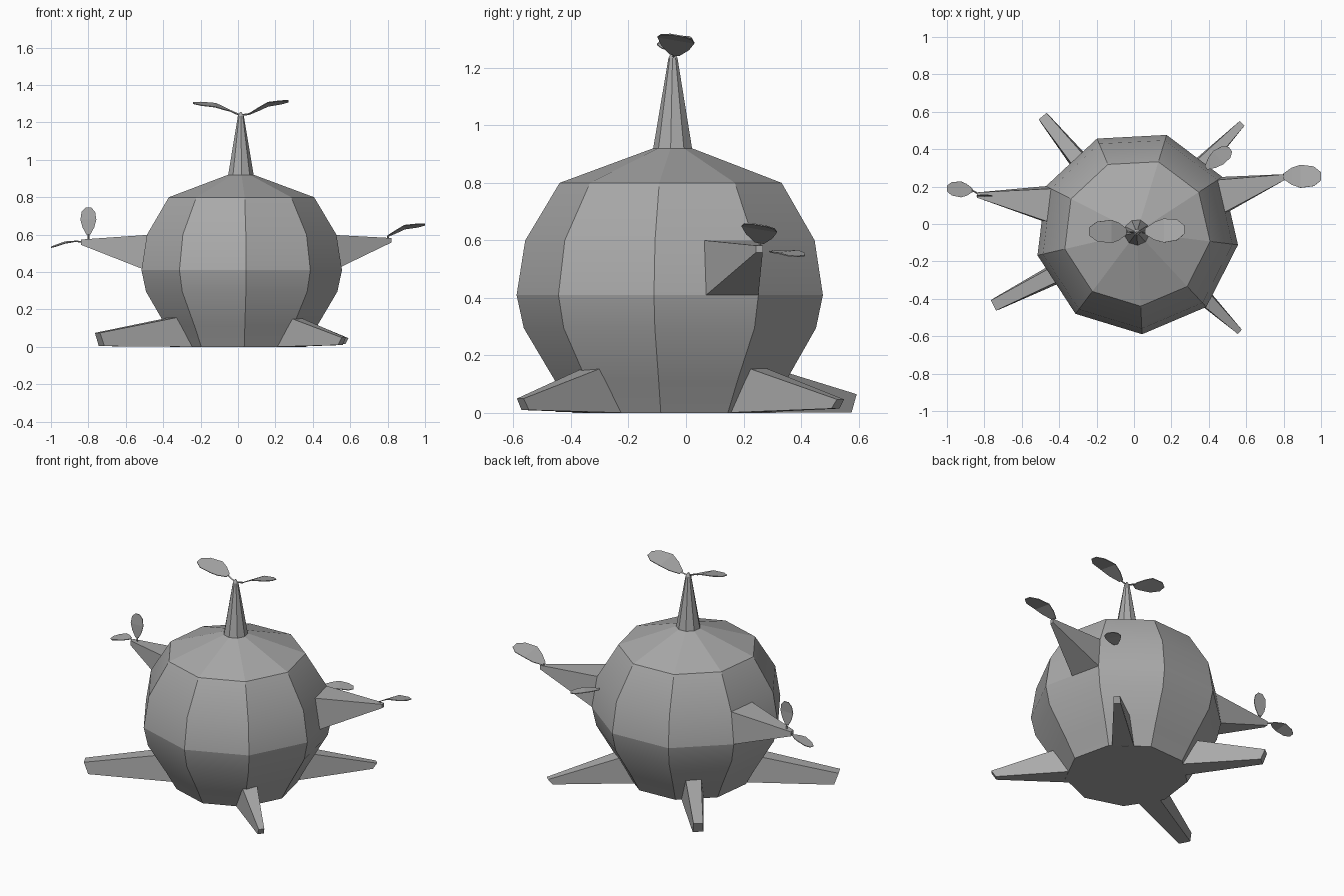
import bpy, bmesh
from math import radians, cos, sin
from mathutils import Vector

cube = bpy.data.objects.get("Cube")
if cube:
    bpy.data.objects.remove(cube, do_unlink=True)

grey = bpy.data.materials.new("plain_grey")
grey.use_nodes = True
grey.diffuse_color = (0.4, 0.4, 0.4, 1)
grey.node_tree.nodes["Principled BSDF"].inputs["Base Color"].default_value = (0.4, 0.4, 0.4, 1)

SIDES = 9
CENTRE = Vector((0.015, -0.045, 0))


def polar(angle, r, z, across=0):
    """Point at an angle around the body axis, shifted sideways by across."""
    a = radians(angle)
    return CENTRE + Vector((cos(a) * r - sin(a) * across, sin(a) * r + cos(a) * across, z))


def corner(k, r, z):
    return polar(-87 + 40 * k, r, z)


def loft(name, rings, closed=True):
    """Skin a row of point rings; closed rings are capped."""
    bm = bmesh.new()
    rows = [[bm.verts.new(p) for p in ring] for ring in rings]
    n = len(rows[0])
    for low, high in zip(rows, rows[1:]):
        for i in range(n if closed else n - 1):
            j = (i + 1) % n
            bm.faces.new((low[i], low[j], high[j], high[i]))
    if closed:
        bm.faces.new(rows[0])
        bm.faces.new(rows[-1])
    bmesh.ops.recalc_face_normals(bm, faces=bm.faces)
    mesh = bpy.data.meshes.new(name)
    bm.to_mesh(mesh)
    bm.free()
    mesh.materials.append(grey)
    obj = bpy.data.objects.new(name, mesh)
    bpy.context.collection.objects.link(obj)
    return obj


def lathe(name, profile):
    return loft(name, [[corner(k, r, z) for k in range(SIDES)] for r, z in profile])


# Body: nine-sided, softly rounded up each panel, creased at the waist and shoulder
body = lathe("body", [(0.35, 0), (0.41, 0.11), (0.52, 0.295), (0.545, 0.41),
                      (0.515, 0.6), (0.395, 0.8), (0.07, 0.92)])
mesh = body.data
for face in mesh.polygons:
    face.use_smooth = abs(face.normal.z) < 0.8
for edge in mesh.edges:
    a, b = (mesh.vertices[v].co for v in edge.vertices)
    upright = abs(a.z - b.z) > 0.01
    edge.use_edge_sharp = upright or any(abs(a.z - z) < 0.01 for z in (0, 0.41, 0.8))

# Spire on top
lathe("spire", [(0.07, 0.915), (0.016, 1.235), (0.004, 1.255)])


# Legs: tapered wedges running out of the lower body
def leg(name, angle, reach, half, z_low, z_top):
    inner = [polar(angle, 0.3, 0, -0.065), polar(angle, 0.3, 0, 0.065),
             polar(angle, 0.39, 0.16, 0.045), polar(angle, 0.39, 0.16, -0.045)]
    tip = [polar(angle, reach - 0.025, z_low, -half), polar(angle, reach - 0.025, z_low, half),
           polar(angle, reach, z_top, half * 0.9), polar(angle, reach, z_top, -half * 0.9)]
    loft(name, [inner, tip])


leg("front_right_leg", 207, 0.86, 0.034, 0.004, 0.075)
leg("back_right_leg", 129, 0.80, 0.03, 0.002, 0.065)
leg("back_left_leg", 46, 0.81, 0.02, 0.015, 0.047)
leg("front_left_leg", -44, 0.765, 0.018, 0.01, 0.05)


# Arms: pyramids growing out of half of a side panel
def arm(name, k, k_next, tip, size):
    base = []
    for r, z in ((0.545, 0.41), (0.515, 0.6)):
        edge = corner(k, r, z)
        pair = [edge, edge.lerp(corner(k_next, r, z), 0.5)]
        base += pair if z < 0.5 else pair[::-1]
    x, y, z = tip
    end = [Vector((x, y + dy, z + dz)) for dy, dz in
           ((size, -size), (-size, -size), (-size, size), (size, size))]
    if x < 0:
        end = [Vector((x, y + size, z - size)), Vector((x, y - size, z - size)),
               Vector((x, y - size, z + size)), Vector((x, y + size, z + size))]
    loft(name, [base, end])


arm("left_arm", 3, 2, (0.82, 0.255, 0.57), 0.012)
arm("right_arm", 6, 7, (-0.84, 0.155, 0.56), 0.014)


# Propeller blades: bent leaf-shaped sheets, each on a thin stem
def blade(name, root, bend, end, side, width, hub=None):
    root, bend, end = Vector(root), Vector(bend), Vector(end)
    side = Vector(side).normalized() * width / 2
    rows = [(root, 0.25), (root.lerp(bend, 0.5), 0.75), (bend, 1),
            (bend.lerp(end, 0.65), 0.85), (end, 0.35)]
    obj = loft(name, [[p - side * w, p + side * w] for p, w in rows], closed=False)
    thick = obj.modifiers.new("thickness", "SOLIDIFY")
    thick.thickness = 0.004
    thick.offset = 0
    if hub:
        hub = Vector(hub)
        along = (root - hub).normalized()
        u = side.normalized() * 0.005
        v = along.cross(u)
        loft(name + "_stem", [[p + u, p + v, p - u, p - v] for p in (hub, root)])


top_hub = (0.012, -0.045, 1.238)
blade("top_left_blade", (0.06, -0.04, 1.245), (0.16, -0.035, 1.297), (0.27, -0.03, 1.313),
      (0, 1, -0.17), 0.13, top_hub)
blade("top_right_blade", (-0.04, -0.04, 1.262), (-0.12, -0.04, 1.292), (-0.24, -0.04, 1.304),
      (0, 1, 0.17), 0.125, top_hub)
blade("left_arm_outer_blade", (0.80, 0.255, 0.592), (0.89, 0.255, 0.64), (1.0, 0.255, 0.654),
      (0, 1, -0.17), 0.125, (0.805, 0.255, 0.57))
blade("left_arm_inner_blade", (0.385, 0.3, 0.562), (0.45, 0.355, 0.56), (0.515, 0.4, 0.545),
      (-0.6, 0.8, 0.1), 0.09)
blade("right_arm_upper_blade", (-0.8, 0.15, 0.6), (-0.8, 0.15, 0.68), (-0.8, 0.155, 0.745),
      (1, 0, 0), 0.085, (-0.8, 0.155, 0.565))
blade("right_arm_outer_blade", (-0.865, 0.18, 0.565), (-0.925, 0.185, 0.558), (-1.0, 0.19, 0.532),
      (0, 1, 0.1), 0.085, (-0.83, 0.16, 0.56))
